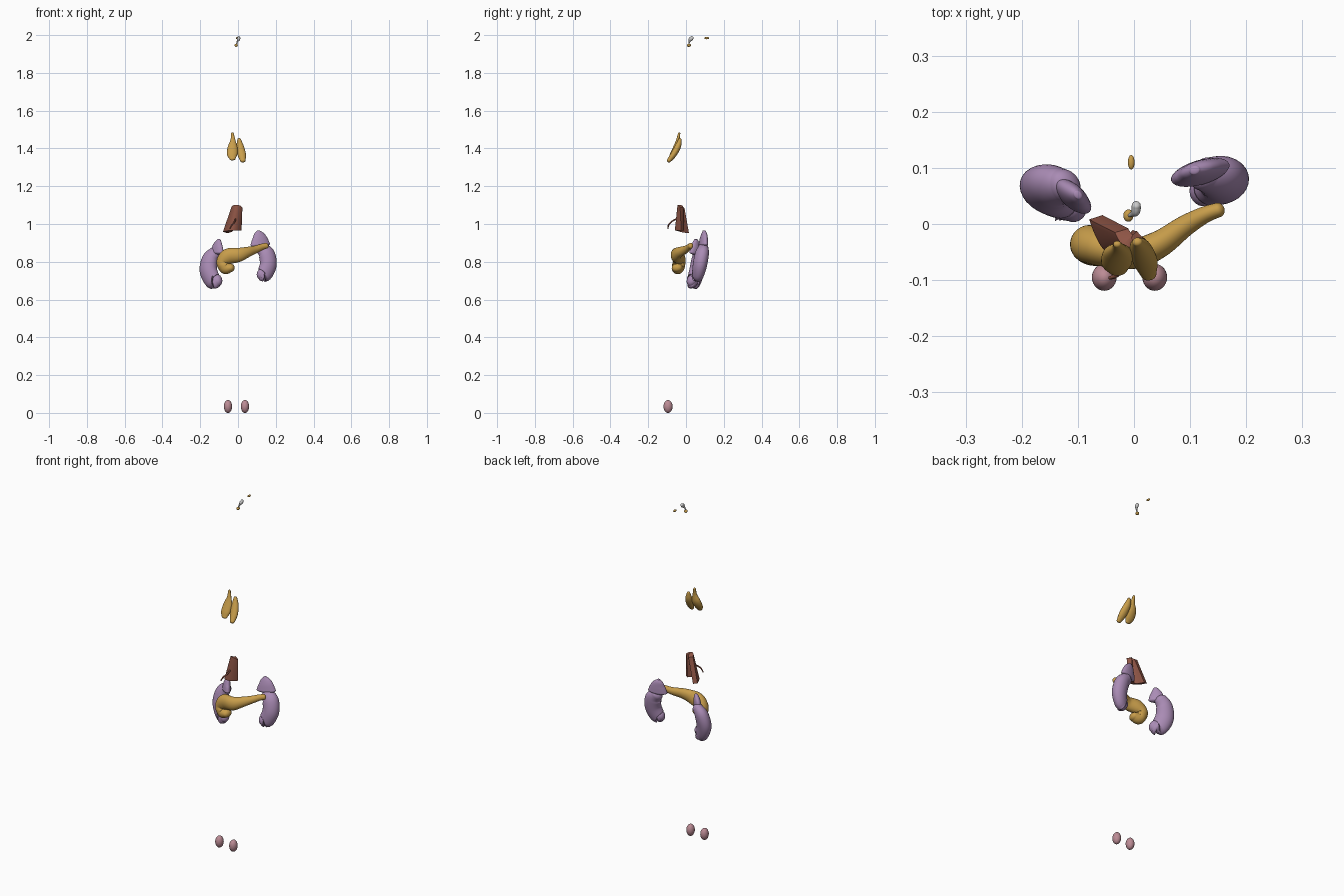
import bpy, bmesh, math
from mathutils import Vector


def material(name, rgb):
    m = bpy.data.materials.new(name)
    m.diffuse_color = (*rgb, 1)
    return m


GOLD = material("gold", (0.58, 0.34, 0.07))
PURPLE = material("purple", (0.40, 0.26, 0.46))
RED = material("red_brown", (0.27, 0.09, 0.06))
PINK = material("pink", (0.50, 0.26, 0.30))


def finish(name, bm, mat):
    bmesh.ops.recalc_face_normals(bm, faces=bm.faces)
    for f in bm.faces:
        f.smooth = True
    me = bpy.data.meshes.new(name)
    bm.to_mesh(me)
    bm.free()
    ob = bpy.data.objects.new(name, me)
    bpy.context.collection.objects.link(ob)
    if mat:
        me.materials.append(mat)
    return ob


def spline(p0, p1, p2, p3, t):
    return [0.5 * (2 * b + (c - a) * t + (2 * a - 5 * b + 4 * c - d) * t * t
                   + (3 * b - a - 3 * c + d) * t ** 3)
            for a, b, c, d in zip(p0, p1, p2, p3)]


def organ(name, pts, mat, wide, cap=0.8, sides=28, steps=8):
    """Rounded sweep through (x, y, z, half width, half depth); wide = width direction."""
    n = len(pts)
    path = []
    for i in range(n - 1):
        quad = (pts[max(i - 1, 0)], pts[i], pts[i + 1], pts[min(i + 2, n - 1)])
        path += [spline(*quad, k / steps) for k in range(steps)]
    path.append(list(pts[-1]))
    pos = [Vector(p[:3]) for p in path]
    last = len(pos) - 1
    rings = []
    for i, p in enumerate(path):
        t = (pos[min(i + 1, last)] - pos[max(i - 1, 0)]).normalized()
        rings.append((pos[i], t, p[3], p[4]))

    def dome(ring, sign):
        c, t, a, b = ring
        out = []
        for k in range(1, 7):
            g = k / 6 * math.pi / 2 * 0.97
            out.append((c + t * sign * math.sin(g) * cap * (a + b) / 2, t,
                        a * math.cos(g), b * math.cos(g)))
        return out

    rings = dome(rings[0], -1)[::-1] + rings + dome(rings[-1], 1)
    bm = bmesh.new()
    loops = []
    for c, t, a, b in rings:
        u = Vector(wide)
        u = (u - t * u.dot(t)).normalized()
        v = t.cross(u)
        loops.append([bm.verts.new(c + u * a * math.cos(q) + v * b * math.sin(q))
                      for q in (math.tau * k / sides for k in range(sides))])
    for A, B in zip(loops, loops[1:]):
        for k in range(sides):
            j = (k + 1) % sides
            bm.faces.new((A[k], A[j], B[j], B[k]))
    bm.faces.new(loops[0])
    bm.faces.new(loops[-1])
    return finish(name, bm, mat)


def ellipsoid(name, loc, size, mat):
    bm = bmesh.new()
    bmesh.ops.create_uvsphere(bm, u_segments=28, v_segments=18, radius=1)
    for v in bm.verts:
        v.co = Vector((v.co.x * size[0], v.co.y * size[1], v.co.z * size[2])) + Vector(loc)
    return finish(name, bm, mat)


# brain glands
organ("hypothalamus", [(0.004, 0.033, 1.986, 0.008, 0.009), (0.003, 0.024, 1.978, 0.008, 0.011),
                       (-0.003, 0.018, 1.966, 0.004, 0.005), (-0.008, 0.015, 1.952, 0.003, 0.003)],
      None, (1, 0, 0))
ellipsoid("pituitary", (-0.010, 0.015, 1.946), (0.009, 0.011, 0.008), GOLD)
ellipsoid("pineal", (-0.005, 0.11, 1.984), (0.006, 0.013, 0.006), GOLD)

# two flattened lobes in the chest
organ("thymus_left_lobe", [(-0.030, -0.036, 1.480, 0.007, 0.006), (-0.027, -0.043, 1.445, 0.013, 0.009),
                           (-0.029, -0.052, 1.405, 0.026, 0.016), (-0.031, -0.070, 1.368, 0.027, 0.015),
                           (-0.029, -0.082, 1.347, 0.017, 0.010)], GOLD, (1, 0, 0))
organ("thymus_right_lobe", [(0.006, -0.032, 1.448, 0.009, 0.008), (0.011, -0.042, 1.412, 0.019, 0.016),
                            (0.020, -0.066, 1.368, 0.022, 0.016), (0.026, -0.090, 1.336, 0.014, 0.011)],
      GOLD, (1, 0, 0))

# trough-shaped gland, open to the back, widening downward
bm = bmesh.new()
NU, NV = 20, 16
grid = []
for j in range(NV + 1):
    v = j / NV
    row = []
    for i in range(NU + 1):
        s = 2 * i / NU - 1
        left = -0.022 - 0.046 * v
        right = 0.014 - 0.006 * v
        x = (left + right) / 2 + (right - left) / 2 * s
        rim = 0.058 if s < 0 else 0.028
        y = -0.032 - 0.014 * v + rim * (0.35 + 0.65 * v) * s * s
        z = 1.10 - 0.135 * v - 0.010 * v * max(-s, 0) - 0.012 * (1 - v) * s * s
        row.append(bm.verts.new((x, y, z)))
    grid.append(row)
for j in range(NV):
    for i in range(NU):
        bm.faces.new((grid[j][i], grid[j][i + 1], grid[j + 1][i + 1], grid[j + 1][i]))
thyroid = finish("thyroid", bm, RED)
sol = thyroid.modifiers.new("thickness", "SOLIDIFY")
sol.thickness = 0.026
sol.offset = 0
bev = thyroid.modifiers.new("round", "BEVEL")
bev.width = 0.007
bev.segments = 3
organ("thyroid_duct", [(-0.014, -0.055, 1.025, 0.004, 0.004), (-0.018, -0.077, 1.012, 0.004, 0.004),
                       (-0.032, -0.092, 0.995, 0.004, 0.004), (-0.043, -0.096, 0.975, 0.003, 0.003)],
      RED, (1, 0, 0), sides=10)

# bean-shaped kidneys, hollow side facing the middle
organ("kidney_right", [(0.122, 0.058, 0.735, 0.030, 0.026), (0.140, 0.063, 0.735, 0.042, 0.031),
                       (0.160, 0.074, 0.785, 0.045, 0.037), (0.152, 0.084, 0.840, 0.044, 0.036),
                       (0.128, 0.089, 0.868, 0.035, 0.028)], PURPLE, (0.95, 0.3, 0))
organ("kidney_left", [(-0.107, 0.030, 0.702, 0.032, 0.026), (-0.132, 0.042, 0.699, 0.046, 0.032),
                      (-0.157, 0.058, 0.755, 0.049, 0.037), (-0.148, 0.068, 0.815, 0.044, 0.036),
                      (-0.124, 0.068, 0.848, 0.034, 0.028)], PURPLE, (0.85, -0.5, 0))

# pointed caps on the kidneys
organ("adrenal_right", [(0.118, 0.092, 0.892, 0.054, 0.022), (0.115, 0.094, 0.922, 0.042, 0.019),
                        (0.110, 0.096, 0.948, 0.027, 0.014), (0.108, 0.096, 0.963, 0.010, 0.008)],
      PURPLE, (0.96, 0.27, 0), cap=0.4)
organ("adrenal_left", [(-0.110, 0.050, 0.850, 0.042, 0.020), (-0.108, 0.052, 0.880, 0.034, 0.018),
                       (-0.103, 0.052, 0.905, 0.020, 0.013), (-0.100, 0.052, 0.918, 0.009, 0.007)],
      PURPLE, (0.74, -0.67, 0), cap=0.4)

# hooked head, body and thin tail
organ("pancreas", [(-0.038, -0.048, 0.768, 0.022, 0.028), (-0.066, -0.043, 0.768, 0.034, 0.032),
                   (-0.080, -0.036, 0.800, 0.034, 0.034), (-0.052, -0.042, 0.828, 0.042, 0.034),
                   (0.000, -0.052, 0.836, 0.038, 0.028), (0.045, -0.036, 0.850, 0.029, 0.024),
                   (0.090, -0.004, 0.864, 0.021, 0.019), (0.125, 0.016, 0.878, 0.017, 0.015),
                   (0.150, 0.025, 0.885, 0.015, 0.013)], GOLD, (-0.45, 0, 0.9))

# lowest pair
for side, x in (("left", -0.053), ("right", 0.037)):
    ellipsoid("testis_" + side, (x, -0.095, 0.034), (0.022, 0.024, 0.034), PINK)
